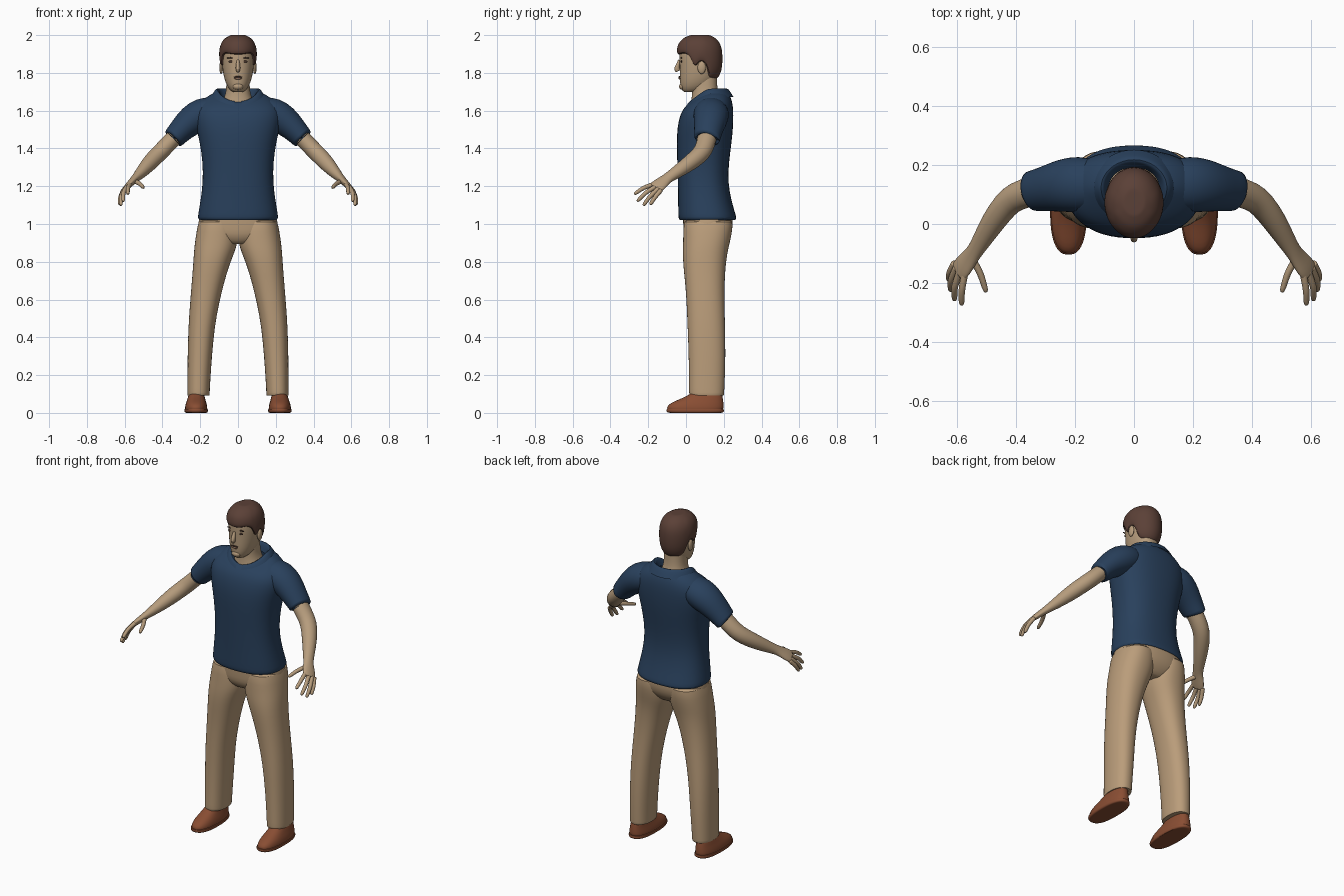
import bpy, bmesh, math
from mathutils import Vector


def material(name, rgb):
    m = bpy.data.materials.new(name)
    m.diffuse_color = (*rgb, 1)
    return m


SKIN = material("skin", (0.47, 0.335, 0.205))
TAN = material("tan_cloth", (0.49, 0.335, 0.195))
NAVY = material("navy_cloth", (0.022, 0.052, 0.108))
HAIR = material("brown_hair", (0.105, 0.052, 0.038))
LEATHER = material("brown_leather", (0.25, 0.075, 0.033))
DARK = material("dark_brown", (0.06, 0.032, 0.022))
LIP = material("lip", (0.33, 0.19, 0.125))


def skin(name, rings, mat, caps="", mirror=False, closed=True, level=1):
    """Surface through a list of point rings; caps names the closed ends."""
    rings = [[Vector(p) for p in r] for r in rings]
    for end, flag in ((0, "a"), (-1, "b")):
        if flag in caps:
            mid = sum(rings[end], Vector()) / len(rings[end])
            inner = [mid + (p - mid) * 0.85 for p in rings[end]]
            rings.insert(0, inner) if end == 0 else rings.append(inner)
    bm = bmesh.new()
    vs = [[bm.verts.new(p) for p in r] for r in rings]
    n = len(rings[0])
    for lo, hi in zip(vs, vs[1:]):
        for i in range(n if closed else n - 1):
            j = (i + 1) % n
            bm.faces.new((lo[i], lo[j], hi[j], hi[i]))
    if "a" in caps:
        bm.faces.new(vs[0][::-1])
    if "b" in caps:
        bm.faces.new(vs[-1])
    bmesh.ops.recalc_face_normals(bm, faces=bm.faces)
    me = bpy.data.meshes.new(name)
    bm.to_mesh(me)
    bm.free()
    me.materials.append(mat)
    ob = bpy.data.objects.new(name, me)
    bpy.context.collection.objects.link(ob)
    if mirror:
        ob.modifiers.new("mirror", "MIRROR")
    if level:
        ob.modifiers.new("smooth", "SUBSURF").levels = level
        ob.modifiers["smooth"].render_levels = level
    return ob


def bend(v, e):
    return math.copysign(abs(v) ** e, v)


def level_ring(z, x0, x1, yf, yb, tilt=0, n=28, e=0.88):
    """Horizontal rounded ring, lowered at the front by tilt."""
    pts = []
    for i in range(n):
        a = 2 * math.pi * i / n
        c, s = bend(math.cos(a), e), bend(math.sin(a), e)
        pts.append(((x0 + x1) / 2 + c * (x1 - x0) / 2,
                    (yf + yb) / 2 + s * (yb - yf) / 2, z - tilt * max(0, -s)))
    return pts


def tube(name, path, mat, n=14, caps="ab", mirror=True):
    """Limb along (x, y, z, thickness, width) points."""
    rings = []
    for i, p in enumerate(path):
        t = (Vector(path[min(i + 1, len(path) - 1)][:3]) - Vector(path[max(i - 1, 0)][:3])).normalized()
        u = Vector((0, 1, 0)).cross(t).normalized()
        v = t.cross(u)
        rings.append([Vector(p[:3]) + u * p[3] * math.cos(k * math.tau / n)
                      + v * p[4] * math.sin(k * math.tau / n) for k in range(n)])
    return skin(name, rings, mat, caps, mirror)


def blob(name, loc, size, mat, mirror=False, tilt=0):
    """Small ellipsoid."""
    rings = [[(loc[0] + size[0] * math.sin(b) * math.cos(a) + tilt * size[2] * math.cos(b),
               loc[1] + size[1] * math.sin(b) * math.sin(a),
               loc[2] + size[2] * math.cos(b))
              for a in [k * math.tau / 12 for k in range(12)]]
             for b in [0.15 + k * (math.pi - 0.3) / 7 for k in range(8)]]
    return skin(name, rings, mat, "ab", mirror, level=0)


def interp(table, x):
    for p, q in zip(table, table[1:]):
        if x <= q[0]:
            f = max(0, (x - p[0]) / (q[0] - p[0]))
            return [a + (b - a) * f for a, b in zip(p[1:], q[1:])]
    return list(table[-1][1:])


# Head: height, half width, front, back
HEAD = [(1.698, .025, -.010, .06), (1.712, .048, -.027, .11), (1.75, .068, -.033, .15),
        (1.80, .080, -.034, .175), (1.86, .086, -.034, .180), (1.91, .087, -.037, .180),
        (1.95, .079, -.028, .172), (1.978, .056, 0, .145), (1.992, .022, .045, .105)]
skin("head", [level_ring(z, -w, w, f, b, e=0.95) for z, w, f, b in HEAD], SKIN, "ab")


def face_y(x, z):
    w, f, b = interp(HEAD, z)
    return (f + b) / 2 - (b - f) / 2 * math.sqrt(max(0, 1 - (x / w) ** 2))


skin("neck", [level_ring(z, -w, w, f, b) for z, w, f, b in
              [(1.60, .10, .02, .19), (1.65, .083, .028, .185), (1.69, .064, .032, .168),
               (1.74, .062, .03, .165), (1.79, .06, .03, .165)]], SKIN)

# Face details
tube("nose", [(0, -.034, 1.868, .007, .008), (0, -.044, 1.84, .012, .010),
              (0, -.050, 1.822, .013, .017), (0, -.042, 1.809, .010, .014)], SKIN, mirror=False)
blob("ear", (.089, .083, 1.828), (.010, .022, .034), SKIN, True)
blob("eye", (.036, face_y(.036, 1.86), 1.86), (.015, .004, .006), DARK, True)
blob("eyebrow", (.038, face_y(.038, 1.879), 1.879), (.021, .005, .004), DARK, True)
blob("upper_lip", (0, -.034, 1.779), (.025, .006, .004), DARK)
blob("lower_lip", (0, -.034, 1.771), (.021, .007, .006), LIP)
blob("chin", (0, -.018, 1.728), (.028, .019, .018), SKIN)

# Hair cap: the hairline height depends on how far forward each column sits
LINE = [(-1, 1.765), (-.6, 1.775), (-.42, 1.80), (-.3, 1.855), (0, 1.865), (.1, 1.835),
        (.3, 1.835), (.42, 1.885), (.7, 1.905), (1, 1.897)]
rows = []
for t, grow in [(0, -.004), (.02, .010), (.2, .014), (.4, .014), (.6, .013), (.75, .012),
                (.88, .011), (.96, .010), (1, .010)]:
    ring = []
    for i in range(40):
        a = math.tau * i / 40
        zb = interp(LINE, -math.sin(a))[0]
        z = zb + t * (1.99 - zb)
        w, f, b = interp(HEAD, z)
        ring.append((math.cos(a) * (w + grow), (f + b) / 2 + math.sin(a) * ((b - f) / 2 + grow),
                     z + .011 * t))
    rows.append(ring)
skin("hair", rows, HAIR, "b")

# Shirt: height, half width, front, back, front drop
SHIRT = [(1.022, .205, -.034, .262, 0), (1.03, .214, -.040, .268, 0), (1.045, .213, -.042, .265, 0),
         (1.12, .200, -.042, .242, 0), (1.22, .186, -.044, .222, 0), (1.33, .188, -.047, .228, 0),
         (1.43, .203, -.050, .242, 0), (1.51, .222, -.047, .250, 0), (1.58, .232, -.034, .252, .01),
         (1.63, .218, -.018, .249, .025), (1.67, .175, .000, .238, .045),
         (1.695, .130, .015, .222, .055), (1.70, .10, .025, .205, .055)]
skin("shirt_body", [level_ring(z, -w, w, f, b, d, e=0.84) for z, w, f, b, d in SHIRT], NAVY)
tube("shirt_sleeve", [(.12, .13, 1.60, .075, .085), (.19, .135, 1.585, .088, .098),
                      (.245, .13, 1.55, .083, .090), (.295, .12, 1.505, .068, .078),
                      (.34, .112, 1.455, .059, .070), (.346, .111, 1.449, .059, .070),
                      (.342, .111, 1.453, .050, .060)], NAVY, 20, "a")

# Folded collar, split at the front
collar = []
for r, z0 in [(.074, 1.67), (.088, 1.712), (.100, 1.719), (.112, 1.71), (.134, 1.672)]:
    ring = []
    for i in range(31):
        a = math.radians(-82 + 344 * i / 30)
        s = math.sin(a)
        ring.append((math.cos(a) * (r + .012), .122 + s * (r - .004 if s > 0 else r),
                     z0 - .068 * max(0, -s) ** 1.3))
    collar.append(ring)
skin("shirt_collar", collar, NAVY, closed=False)

# Arms and hands
tube("arm", [(.27, .125, 1.525, .042, .05), (.34, .112, 1.455, .045, .052),
             (.40, .095, 1.392, .045, .050), (.435, .065, 1.358, .045, .047),
             (.475, .01, 1.315, .042, .042), (.515, -.055, 1.27, .031, .034),
             (.54, -.095, 1.245, .023, .029), (.56, -.12, 1.225, .019, .036),
             (.58, -.145, 1.205, .017, .042), (.594, -.163, 1.19, .013, .039)], SKIN, 18)
FINGERS = {
    "index_finger": [(.572, -.165, 1.212), (.583, -.225, 1.192), (.583, -.274, 1.158)],
    "middle_finger": [(.588, -.158, 1.20), (.608, -.215, 1.165), (.607, -.258, 1.120)],
    "ring_finger": [(.600, -.146, 1.188), (.620, -.192, 1.145), (.620, -.226, 1.098)],
    "little_finger": [(.606, -.132, 1.180), (.624, -.164, 1.142), (.627, -.190, 1.102)],
    "thumb": [(.548, -.115, 1.228), (.518, -.170, 1.212), (.500, -.230, 1.192)]}
for name, pts in FINGERS.items():
    a, b, c = (Vector(p) for p in pts)
    path = [a, (a + b) / 2, b, (b + c) / 2, c.lerp(b, .1), c]
    tube(name, [(*p, r, r) for p, r in zip(path, (.013, .0125, .012, .011, .010, .005))], SKIN, 10)

# Trousers: waist block and a mirrored leg
skin("trouser_seat", [level_ring(z, -w, w, f, b, e=0.84) for z, w, f, b in
                      [(1.06, .200, -.02, .245), (1.02, .209, -.016, .25), (.97, .216, -.014, .245),
                       (.93, .19, -.008, .225), (.895, .10, .02, .19)]], TAN, "ab")
LEG = [(1.02, .01, .208, -.012, .25), (.96, 0, .220, -.015, .245), (.90, .002, .229, -.016, .232),
       (.85, .018, .234, -.018, .220), (.78, .047, .238, -.015, .210), (.68, .076, .246, -.004, .204),
       (.58, .100, .254, .003, .204), (.46, .123, .263, .008, .207), (.30, .138, .267, .014, .210),
       (.16, .147, .268, .016, .205), (.10, .150, .268, .016, .202), (.092, .150, .268, .018, .202)]
skin("trouser_leg", [level_ring(*r) for r in LEG], TAN, "ab", True)

# Shoes
SOLE = [(0, .163, .279, -.095, .195), (.006, .159, .284, -.104, .202), (.022, .158, .285, -.107, .203)]
skin("shoe_sole", [level_ring(*r, e=0.8) for r in SOLE], LEATHER, "ab", True)
SHOE = [(.015, .161, .282, -.103, .200), (.035, .163, .280, -.101, .200), (.052, .167, .276, -.082, .199),
        (.068, .172, .270, -.045, .197), (.085, .176, .265, -.005, .194), (.105, .180, .258, .030, .19),
        (.125, .185, .252, .055, .185)]
skin("shoe_upper", [level_ring(*r, e=0.85) for r in SHOE], LEATHER, "ab", True)

# Smooth shading with crisp edges kept
for ob in bpy.context.collection.objects:
    ob.select_set(True)
bpy.context.view_layer.objects.active = bpy.data.objects["head"]
bpy.ops.object.shade_smooth_by_angle(angle=math.radians(55))
